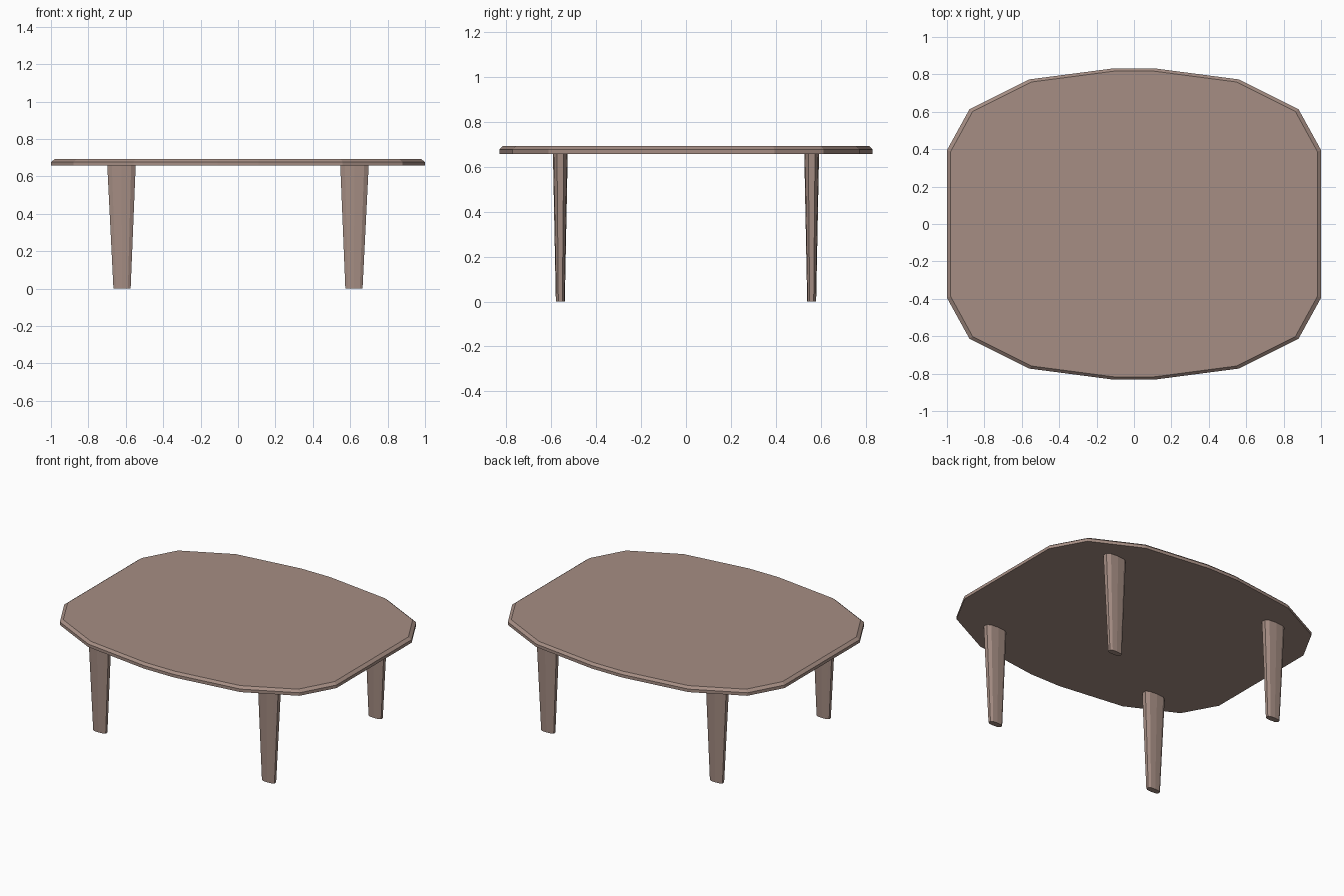
import bpy, bmesh

if "Cube" in bpy.data.objects:
    bpy.data.objects.remove(bpy.data.objects["Cube"])

wood = bpy.data.materials.new("wood")
wood.diffuse_color = (0.38, 0.27, 0.23, 1)
wood.use_nodes = True
wood.node_tree.nodes["Principled BSDF"].inputs["Base Color"].default_value = wood.diffuse_color


def mirrored_outline(quarter):
    """Complete a first-quadrant outline into a closed counter-clockwise loop."""
    left = [(-x, y) for x, y in reversed(quarter) if x > 0]
    upper = quarter + left
    return upper + [(-x, -y) for x, y in upper]


def loft(name, rings):
    """Join equal-length rings of points from bottom to top and cap the ends."""
    bm = bmesh.new()
    loops = [[bm.verts.new(p) for p in ring] for ring in rings]
    n = len(loops[0])
    for low, high in zip(loops, loops[1:]):
        for i in range(n):
            j = (i + 1) % n
            bm.faces.new((low[i], low[j], high[j], high[i]))
    bm.faces.new(loops[0][::-1])
    bm.faces.new(loops[-1])
    bmesh.ops.recalc_face_normals(bm, faces=bm.faces)
    mesh = bpy.data.meshes.new(name)
    bm.to_mesh(mesh)
    bm.free()
    mesh.materials.append(wood)
    obj = bpy.data.objects.new(name, mesh)
    bpy.context.collection.objects.link(obj)
    return obj


# Faceted table top with a chamfered upper rim
top = mirrored_outline([(1, 0.395), (0.88, 0.613), (0.56, 0.773), (0.11, 0.832)])
loft("table_top", [
    [(x, y, 0.657) for x, y in top],
    [(x, y, 0.677) for x, y in top],
    [(x * 0.98, y * 0.982, 0.692) for x, y in top],
])

# Four tapered legs with a flattened, faceted section
section = mirrored_outline([(1, 0.45), (0.68, 0.88), (0, 1)])
for side, sx in (("left", -1), ("right", 1)):
    for end, sy in (("front", -1), ("back", 1)):
        rings = []
        for z, cx, hx, hy in ((0, 0.62, 0.046, 0.02), (0.66, 0.623, 0.076, 0.033)):
            rings.append([(sx * cx + x * hx, sy * 0.56 + y * hy, z) for x, y in section])
        loft(f"{end}_{side}_leg", rings)
